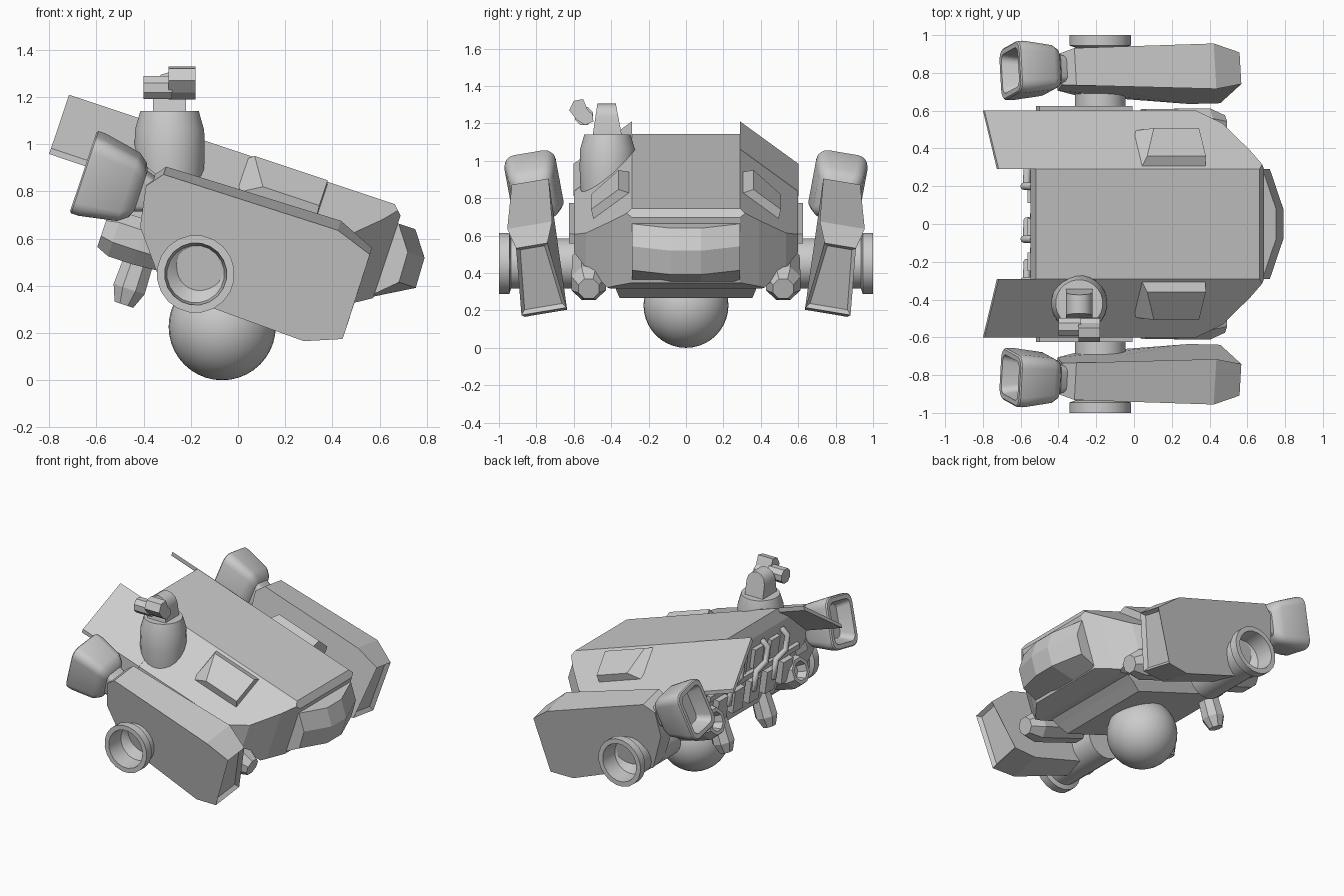
import bpy, bmesh
from math import sin, cos, pi, radians
from mathutils import Matrix, Vector

if "Cube" in bpy.data.objects:
    bpy.data.objects.remove(bpy.data.objects["Cube"])

PITCH = Matrix.Rotation(radians(18.5), 4, 'Y')          # whole craft is nose-down
POD = PITCH @ Matrix.Translation((0, .79, .5)) @ Matrix.Rotation(radians(-10), 4, 'X')
FLIP = Matrix.Diagonal((1, -1, 1, 1))


def finish(name, bm, mat=PITCH, smooth=False, both=False):
    """Turn a bmesh into one object, or a left/right pair mirrored over y."""
    for side, m in ([("", mat)] if not both else [("_left", mat), ("_right", FLIP @ mat)]):
        b = bm.copy()
        b.transform(m)
        bmesh.ops.recalc_face_normals(b, faces=b.faces)
        me = bpy.data.meshes.new(name + side)
        b.to_mesh(me)
        b.free()
        ob = bpy.data.objects.new(name + side, me)
        bpy.context.collection.objects.link(ob)
        if smooth:
            bpy.context.view_layer.objects.active = ob
            bpy.ops.object.select_all(action='DESELECT')
            ob.select_set(True)
            bpy.ops.object.shade_smooth_by_angle(angle=radians(32))
    bm.free()


def loft(rings, bm=None):
    bm = bm or bmesh.new()
    vs = [[bm.verts.new(p) for p in r] for r in rings]
    n = len(vs[0])
    for a, b in zip(vs, vs[1:]):
        for i in range(n):
            bm.faces.new((a[i], a[(i + 1) % n], b[(i + 1) % n], b[i]))
    bm.faces.new(vs[0])
    bm.faces.new(vs[-1])
    return bm


def turned(axis, centre, profile, seg, bm=None):
    """Lathe (distance, radius) pairs about an axis through centre."""
    k = 'XYZ'.index(axis)
    rings = []
    for d, r in profile:
        ring = []
        for i in range(seg):
            a = 2 * pi * (i + .5) / seg
            p = list(centre)
            p[k] += d
            p[(k + 1) % 3] += r * cos(a)
            p[(k + 2) % 3] += r * sin(a)
            ring.append(p)
        rings.append(ring)
    return loft(rings, bm)


def box(lo, hi, bm=None):
    q = [(0, 0), (1, 0), (1, 1), (0, 1)]
    return loft([[((lo[0], hi[0])[i], (lo[1], hi[1])[j], z) for i, j in q]
                 for z in (lo[2], hi[2])], bm)


def cut(bm, co, no):
    r = bmesh.ops.bisect_plane(bm, geom=bm.verts[:] + bm.edges[:] + bm.faces[:],
                               plane_co=co, plane_no=no, clear_outer=True)
    edges = [e for e in r['geom_cut'] if isinstance(e, bmesh.types.BMEdge)]
    bmesh.ops.contextual_create(bm, geom=edges)


# Hull: plan outline prism trimmed by planes
half = [(-.855, .6), (.12, .6), (.247, .535), (.366, .39), (.432, .29)]
plan = half + [(x, -y) for x, y in reversed(half)]
hull = loft([[(x, y, z) for x, y in plan] for z in (.44, .918)])
for s in (1, -1):
    cut(hull, (0, .29 * s, .918), (0, .238 * s, .31))
    cut(hull, (0, .6 * s, .58), (0, .7 * s, -1))
cut(hull, (.394, 0, .918), (1, 0, 1))
cut(hull, (.43, 0, .51), (.17, 0, -.27))
cut(hull, (-.855, 0, .83), (-.48, 0, -.235))
finish("hull", hull)

# Belly slab under the hull
finish("belly_slab", loft([[(x0, -y, z), (x1, -y, z), (x1, y, z), (x0, y, z)]
                           for x0, x1, y, z in ((-.62, .26, .38, .46), (-.62, .21, .375, .40),
                                                (-.58, .16, .355, .335))]))

# Rear fins continuing the hull shoulders
fin = [(.29, .92), (.602, .681), (.602, .655), (.29, .89)]
finish("rear_fin", loft([[(x, y, z) for y, z in fin] for x in (-1.063, -.6)]), both=True)

# Faceted nose visor
prof = [(.41, .845), (.51, .845), (.585, .743), (.59, .61), (.40, .50)]
rings = []
for y, k in ((-.29, .075), (-.08, 0), (.08, 0), (.29, .075)):
    rings.append([(x - (k if x > .45 else 0), y, z) for x, z in prof])
finish("nose_visor", loft(rings))

# Raised wedge panels on the shoulders
t = Vector((0, .793, -.609))
n = Vector((0, .609, .793))
o = Vector((0, .30, .91))
X = Vector((1, 0, 0))
base = [(-.262, 0), (.097, 0), (.097, .25), (-.262, .25)]
top = [(-.235, .04), (.092, .04), (.092, .225), (-.16, .225)]
finish("shoulder_panel", loft([[o + X * x + t * d + n * h for x, d in q]
                               for q, h in ((base, -.01), (top, .048))]), both=True)

# Side pods: (x, z, half width) outline
out = [(-.631, .674, .085), (-.576, .748, .10), (.199, .762, .122), (.361, .70, .085),
       (.365, .325, .122), (.212, .262, .115), (-.42, .27, .07), (-.60, .50, .085)]
pod = loft([[(x, s * w, z - .5) for x, z, w in out] for s in (-1, 1)])
pod.normal_update()
bmesh.ops.recalc_face_normals(pod, faces=pod.faces)
front = max(pod.faces, key=lambda f: f.normal.x)
bmesh.ops.inset_region(pod, faces=[front], thickness=.028)
bmesh.ops.translate(pod, verts=front.verts[:], vec=(-.025, 0, 0))
finish("side_pod", pod, POD, both=True)


# Exhaust heads behind the pods
def rounded(x, hy, hz, r):
    return [(x, sy * (hy - r) + r * cos(a), sz * (hz - r) + .132 + r * sin(a))
            for sy, sz, q in ((1, 1, 0), (-1, 1, 1), (-1, -1, 2), (1, -1, 3))
            for a in [pi / 2 * (q + i / 4) for i in range(5)]]


head = loft([rounded(*r) for r in (
    (-.60, .07, .07, .03), (-.645, .075, .085, .03), (-.66, .10, .115, .045), (-.70, .12, .143, .05),
    (-.86, .14, .172, .06), (-.895, .138, .173, .06), (-.902, .13, .166, .055),
    (-.902, .105, .138, .04), (-.80, .085, .11, .035))])
finish("exhaust_head", head, POD, smooth=True, both=True)

# Axle tubes with open flared collars
tube = turned('Y', (-.313, 0, .37), [(.5, .135), (.935, .135), (.945, .165), (1.0, .165),
                                     (1.0, .132), (.88, .122), (.80, .01)], 20)
finish("axle_tube", tube, smooth=True, both=True)

# Thrusters: forward, rearward and downward
thr = turned('X', (0, .52, .45), [(-.1, .095), (.26, .10), (.35, .06)], 8)
turned('X', (0, .47, .43), [(-.40, .10), (-.58, .115), (-.69, .115), (-.745, .09), (-.745, .065), (-.68, .05)], 8, thr)
turned('Z', (-.56, .24, 0), [(.45, .065), (.22, .075), (.15, .045)], 8, thr)
finish("thrusters", thr, both=True)

# Flank rails
finish("flank_rail", box((-.72, .5, .52), (-.2, .625, .575)), both=True)

# Rear machinery: ribs and pipes on the slanted back wall
SLANT = PITCH @ Matrix.Translation((-.74, 0, .6)) @ Matrix.Rotation(radians(-26), 4, 'Y')
gear = bmesh.new()
for y in (-.36, -.18, 0, .18, .36):
    box((-.045, y - .055, -.2), (.03, y + .055, -.04), gear)
    if abs(y) < .3:
        box((-.03, y - .07, .04), (.03, y + .03, .18), gear)
box((-.03, -.5, -.02), (.03, .5, .02), gear)
finish("rear_machinery", gear, SLANT)

pipes = bpy.data.curves.new("rear_pipes", 'CURVE')
pipes.dimensions = '3D'
pipes.bevel_depth = .02
pipes.bevel_resolution = 2
for y in (-.3, -.08, .2):
    sp = pipes.splines.new('POLY')
    path = [(0, 0, .2), (-.05, 0, .17), (-.05, 0, .06), (-.05, .1, .03), (-.05, .1, -.1), (0, .1, -.13)]
    sp.points.add(len(path) - 1)
    for p, (a, b, c) in zip(sp.points, path):
        p.co = (a, y + b, c, 1)
ob = bpy.data.objects.new("rear_pipes", pipes)
ob.matrix_world = SLANT
bpy.context.collection.objects.link(ob)

# Ball under the hull
ball = bmesh.new()
bmesh.ops.create_uvsphere(ball, u_segments=32, v_segments=20, radius=.227)
finish("ball_wheel", ball, Matrix.Translation((-.067, 0, .227)), smooth=True)

# Upright turret on one shoulder
W = Matrix.Identity(4)
turret = turned('Z', (-.29, -.42, 0), [(.74, .13), (.86, .146), (.96, .15), (1.06, .148), (1.14, .125)], 24)
finish("turret_drum", turret, W, smooth=True)
arch = [(-.36, 1.13), (-.36, 1.235)] + [(-.29 - .07 * cos(a * pi / 6), 1.235 + .07 * sin(a * pi / 6))
                                        for a in range(1, 6)] + [(-.22, 1.235), (-.22, 1.13)]
finish("turret_mount", loft([[(x, y0 + (z - 1.13) * k, z) for x, z in arch]
                             for y0, k in ((-.50, .15), (-.342, -.19))]), W, smooth=True)
grip = [(-.625, 1.27), (-.60, 1.32), (-.55, 1.33), (-.525, 1.27), (-.50, 1.25),
        (-.495, 1.21), (-.54, 1.19), (-.585, 1.22)]
gun = loft([[(x, y, z) for y, z in grip] for x in (-.295, -.18)])
turned('X', (-.40, -.545, 1.24), [(0, .052), (.12, .052)], 8, gun)
finish("turret_gun", gun, W)
